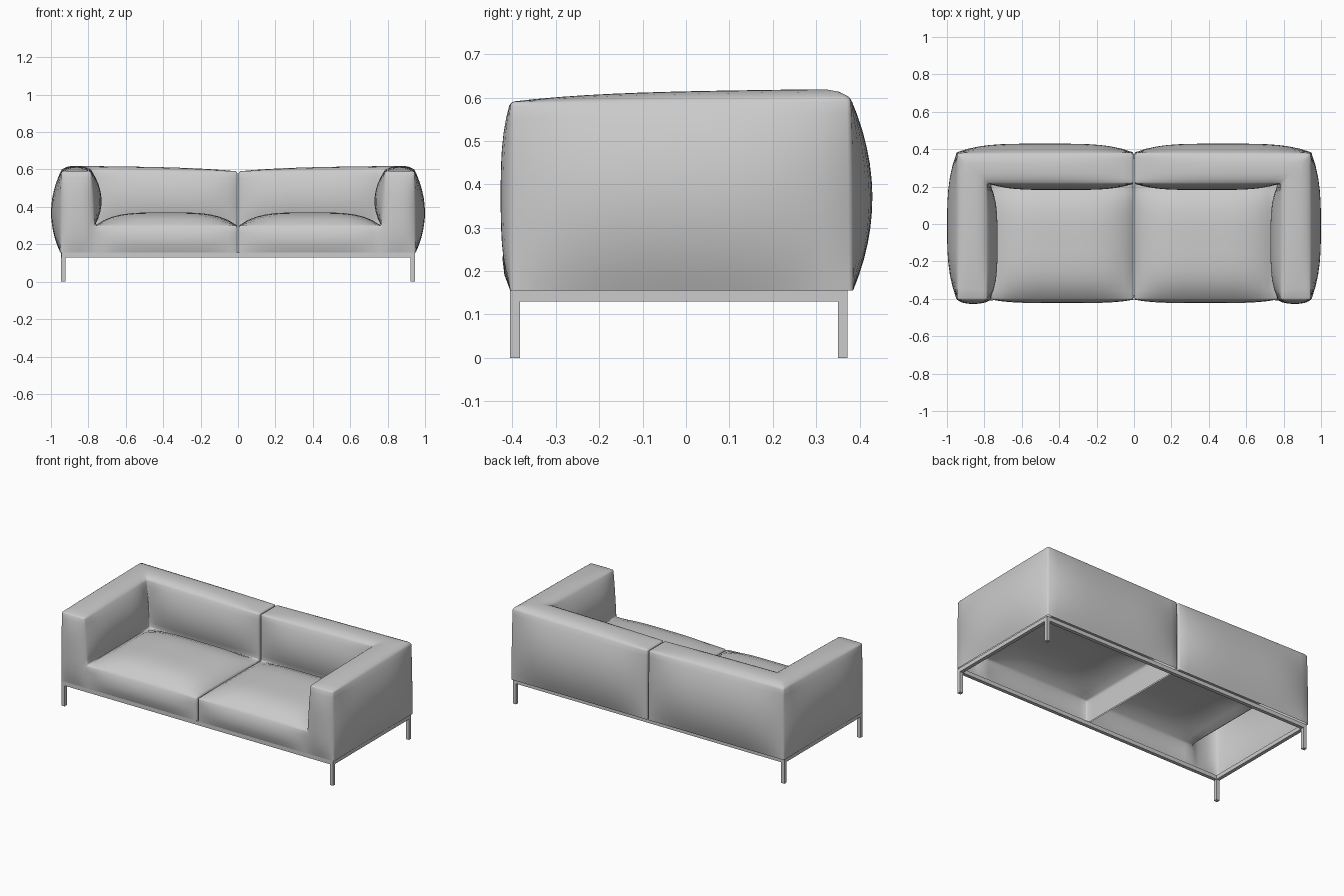
import bpy, bmesh
from mathutils import Vector

if "Cube" in bpy.data.objects:
    bpy.data.objects.remove(bpy.data.objects["Cube"])

Z0, ZS, Z1 = 0.155, 0.30, 0.59      # base, seat seam and top seam heights
XM = -0.004                         # centre gap


def bulge(t, p, open_end=False):
    """0 at pinned seams, 1 in the middle (or at an open end)."""
    if open_end:
        return 1 - (1 - t) ** p
    return 1 - abs(2 * t - 1) ** p


def panel(bm, quad, nu, nv, push=(0, 0, 0), pu=4, pv=4, open_v=False):
    """Upholstery panel: a gridded quad pushed out between its seams."""
    a, b, c, d = (Vector(q) for q in quad)
    push = Vector(push)
    rows = []
    for j in range(nv + 1):
        v = j / nv
        row = []
        for i in range(nu + 1):
            u = i / nu
            p = a.lerp(b, u).lerp(d.lerp(c, u), v)
            p += push * bulge(u, pu) * bulge(v, pv, open_v)
            row.append(bm.verts.new(p))
        rows.append(row)
    for j in range(nv):
        for i in range(nu):
            bm.faces.new((rows[j][i], rows[j][i + 1], rows[j + 1][i + 1], rows[j + 1][i]))


# Seam corners of the left half: A front outer, B back outer, C back centre,
# D arm inner front, E inner corner, F back inner centre, G seat front centre
YF, YB, YI = -0.405, 0.385, 0.215
A0, A1 = (-0.95, YF, Z0), (-0.945, YF, Z1)
B0, B1 = (-0.95, YB, Z0), (-0.945, YB - 0.005, 0.60)
C0, C1 = (XM, YB, Z0), (XM, YB - 0.005, Z1)
D0, DS, D1 = (-0.755, YF, Z0), (-0.765, YF, ZS), (-0.785, YF, Z1)
ES, E1 = (-0.765, YI, ZS), (-0.785, YI, 0.60)
F0, FS, F1 = (XM, YI, Z0), (XM, YI, ZS), (XM, YI, Z1)
G0, GS = (XM, YF, Z0), (XM, YF, ZS)

bm = bmesh.new()
panel(bm, (A0, B0, B1, A1), 12, 12, (-0.052, 0, 0), 3, 2)             # arm outside
panel(bm, (B0, C0, C1, B1), 16, 12, (0, 0.047, 0), 4, 2)              # back outside
panel(bm, (A1, D1, E1, B1), 6, 12, (0, 0, 0.019), 3, 4, True)         # arm top
panel(bm, (C1, F1, E1, B1), 6, 16, (0, 0, 0.019), 3, 4, True)         # back top
panel(bm, (D1, E1, ES, DS), 12, 8, (0.045, 0, 0), 4, 2)               # arm inside
panel(bm, (E1, F1, FS, ES), 16, 8, (0, -0.033, 0), 4, 2)              # back inside
panel(bm, (A0, D0, D1, A1), 6, 12, (0, -0.022, 0), 3, 3)              # arm front
panel(bm, (DS, GS, FS, ES), 16, 12, (0, 0, 0.07), 4, 4)               # seat top
panel(bm, (D0, G0, GS, DS), 16, 4, (0, -0.018, 0), 4, 2)              # seat front
panel(bm, (C0, F0, F1, C1), 6, 12)                                    # back end at centre
panel(bm, (G0, F0, FS, GS), 12, 4)                                    # seat end at centre
bmesh.ops.remove_doubles(bm, verts=bm.verts, dist=0.0005)
bmesh.ops.recalc_face_normals(bm, faces=bm.faces)
# make sure the outside faces point outward
bm.faces.ensure_lookup_table()
side = min(bm.faces, key=lambda f: f.calc_center_median().x)
if side.normal.x > 0:
    bmesh.ops.reverse_faces(bm, faces=bm.faces)
for f in bm.faces:
    f.smooth = True
me = bpy.data.meshes.new("upholstery")
bm.to_mesh(me)
bm.free()
sofa = bpy.data.objects.new("upholstery", me)
bpy.context.collection.objects.link(sofa)
mir = sofa.modifiers.new("mirror", 'MIRROR')
mir.use_mirror_merge = False
bev = sofa.modifiers.new("soft_seams", 'BEVEL')
bev.width = 0.009
bev.segments = 2
bev.limit_method = 'ANGLE'
bev.angle_limit = 0.58


def box(name, lo, hi):
    lo, hi = Vector(lo), Vector(hi)
    bpy.ops.mesh.primitive_cube_add(size=1, location=(lo + hi) / 2)
    o = bpy.context.object
    o.name = name
    o.scale = hi - lo


# Metal base: rim and four legs
X, Y0, Y1, T, ZB = 0.945, -0.405, 0.372, 0.022, 0.13
for name, y in (("front", Y0), ("back", Y1 - T)):
    box(name + "_rail", (-X, y, ZB), (X, y + T, Z0))
    for side_name, x in (("left", -X), ("right", X - T)):
        box(f"{name}_{side_name}_leg", (x, y, 0), (x + T, y + T, ZB))
for side_name, x in (("left", -X), ("right", X - T)):
    box(side_name + "_rail", (x, Y0 + T, ZB), (x + T, Y1 - T, Z0))
